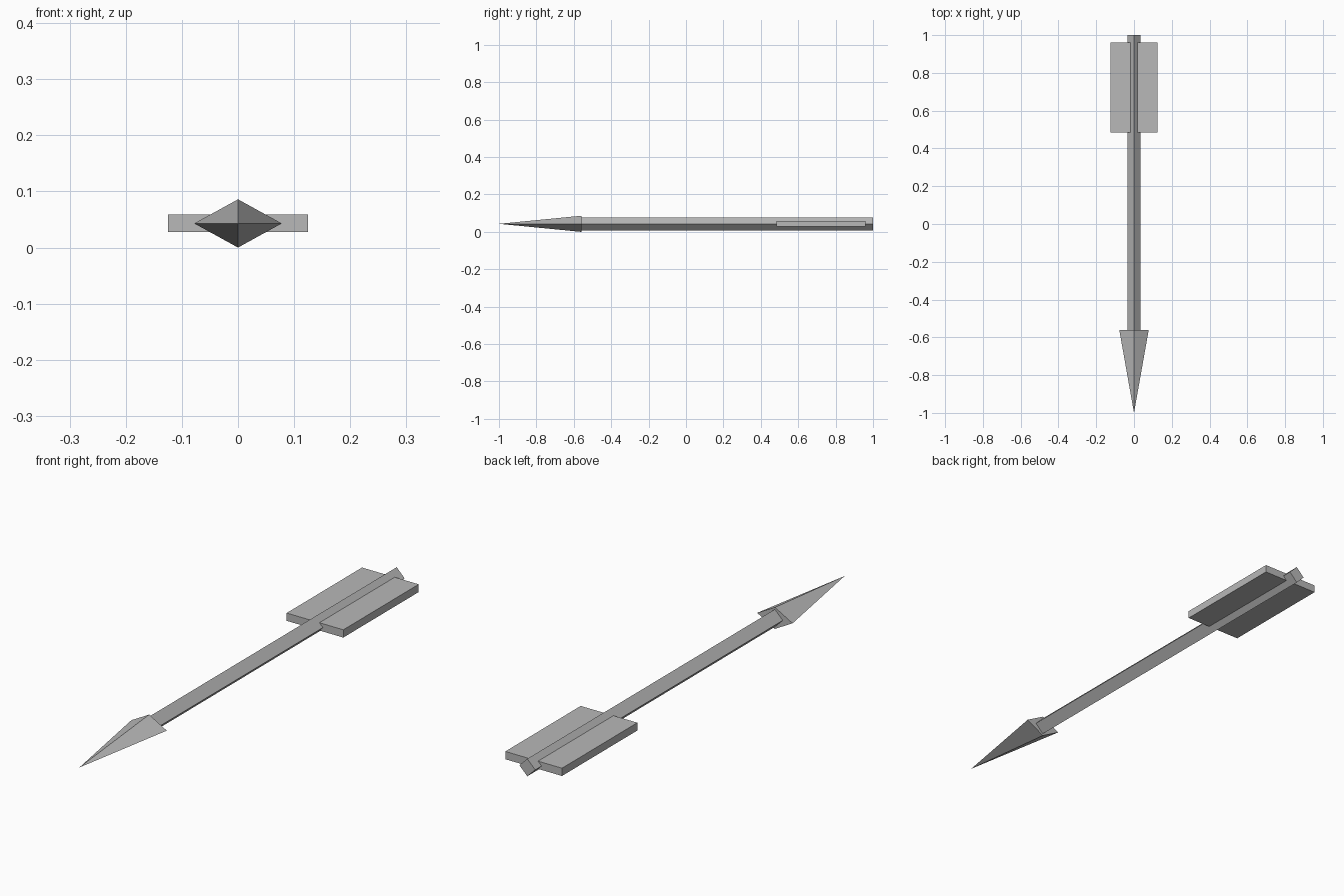
import bpy
import bmesh

cube = bpy.data.objects.get("Cube")
if cube:
    bpy.data.objects.remove(cube, do_unlink=True)

AXIS_Z = 0.043  # height of the arrow's centre line

grey = bpy.data.materials.new("grey")
grey.use_nodes = True
colour = (0.48, 0.48, 0.48, 1)
grey.diffuse_color = colour
grey.node_tree.nodes["Principled BSDF"].inputs["Base Color"].default_value = colour


def finish(name, bm):
    bmesh.ops.recalc_face_normals(bm, faces=bm.faces)
    mesh = bpy.data.meshes.new(name)
    bm.to_mesh(mesh)
    bm.free()
    mesh.materials.append(grey)
    obj = bpy.data.objects.new(name, mesh)
    obj.location.z = AXIS_Z
    bpy.context.collection.objects.link(obj)


def diamond(bm, half_x, half_z, y):
    """Four-cornered ring standing on its point, facing along y."""
    corners = [(half_x, 0), (0, half_z), (-half_x, 0), (0, -half_z)]
    return bm.faces.new([bm.verts.new((x, y, z)) for x, z in corners])


# Shaft: square rod turned on its edge
bm = bmesh.new()
ring = diamond(bm, 0.035, 0.035, -0.56)
back = bmesh.ops.extrude_face_region(bm, geom=[ring], use_keep_orig=True)
moved = [v for v in back["geom"] if isinstance(v, bmesh.types.BMVert)]
bmesh.ops.translate(bm, verts=moved, vec=(0, 1.56, 0))
finish("shaft", bm)

# Arrowhead: flattened four-sided pyramid with a flat base
bm = bmesh.new()
base = diamond(bm, 0.078, 0.043, -0.56)
tip = bm.verts.new((0, -1, 0))
for edge in list(base.edges):
    bm.faces.new([*edge.verts, tip])
finish("arrowhead", bm)

# Fins: one flat slab on each side, sunk into the shaft
for name, side in (("left_fin", 1), ("right_fin", -1)):
    bm = bmesh.new()
    bmesh.ops.create_cube(bm, size=1)
    bmesh.ops.scale(bm, verts=bm.verts, vec=(0.115, 0.475, 0.031))
    bmesh.ops.translate(bm, verts=bm.verts, vec=(side * 0.0675, 0.7225, 0))
    finish(name, bm)
